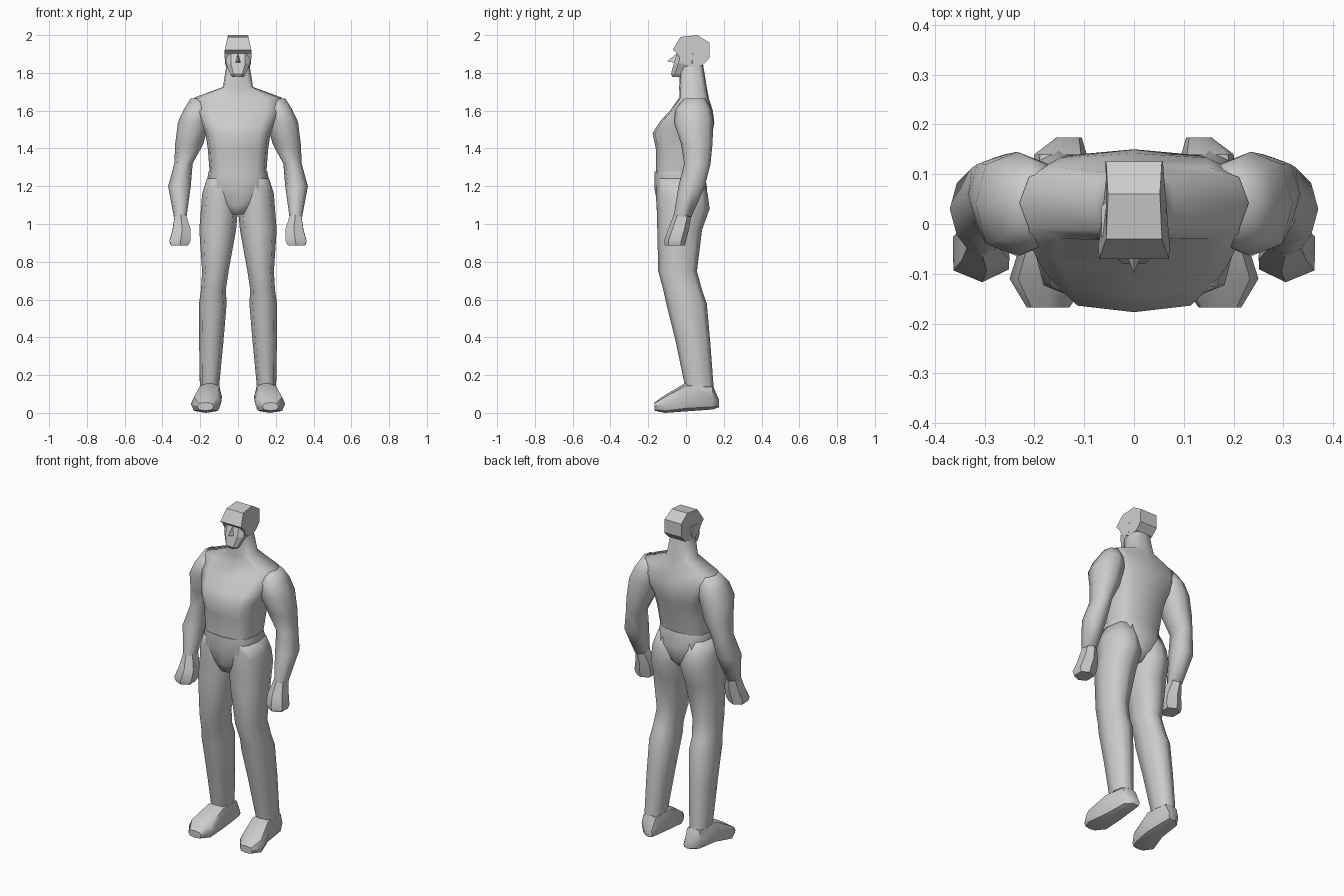
import bpy, bmesh, math

if "Cube" in bpy.data.objects:
    bpy.data.objects.remove(bpy.data.objects["Cube"])

grey = bpy.data.materials.new("plain_grey")
grey.diffuse_color = (0.6, 0.6, 0.6, 1)
grey.use_nodes = True
grey.node_tree.nodes["Principled BSDF"].inputs["Base Color"].default_value = grey.diffuse_color


def finish(name, bm, smooth):
    bmesh.ops.recalc_face_normals(bm, faces=bm.faces)
    me = bpy.data.meshes.new(name)
    bm.to_mesh(me)
    bm.free()
    me.materials.append(grey)
    ob = bpy.data.objects.new(name, me)
    bpy.context.collection.objects.link(ob)
    if smooth:
        bpy.ops.object.select_all(action='DESELECT')
        ob.select_set(True)
        bpy.context.view_layer.objects.active = ob
        bpy.ops.object.shade_smooth_by_angle(angle=math.radians(smooth))


def power(v, p):
    return math.copysign(abs(v) ** p, v)


def loft(name, rows, sides=8, p=0.8, axis='z', side=1, smooth=60, turn=0.0):
    """Rows are (position, x0, x1, v0, v1); v is y for a z loft, z for a y loft."""
    bm = bmesh.new()
    rings = []
    for pos, x0, x1, v0, v1 in rows:
        ring = []
        for i in range(sides):
            a = 2 * math.pi * i / sides + turn
            x = (x0 + x1) / 2 + power(math.cos(a), p) * (x1 - x0) / 2
            v = (v0 + v1) / 2 + power(math.sin(a), p) * (v1 - v0) / 2
            ring.append(bm.verts.new((side * x, v, pos) if axis == 'z' else (side * x, pos, v)))
        rings.append(ring)
    for a, b in zip(rings, rings[1:]):
        for i in range(sides):
            j = (i + 1) % sides
            bm.faces.new((a[i], a[j], b[j], b[i]))
    bm.faces.new(rings[0])
    bm.faces.new(rings[-1])
    finish(name, bm, smooth)


# torso with sloping shoulders and neck: (z, half width, front y, back y)
torso = [(1.27, .15, -.16, .09), (1.40, .16, -.16, .115), (1.48, .172, -.177, .14),
         (1.54, .20, -.14, .15), (1.60, .225, -.085, .142), (1.67, .23, -.035, .12),
         (1.725, .08, -.036, .11), (1.86, .058, -.03, .088)]
loft("torso", [(z, -w, w, f, b) for z, w, f, b in torso], 12, 0.6, smooth=70)

# hips tapering to the crotch
hips = [(1.05, .05, -.13, .05), (1.10, .09, -.15, .10), (1.19, .17, -.168, .112),
        (1.278, .156, -.166, .095)]
loft("hips", [(z, -w, w, f, b) for z, w, f, b in hips], 12, 0.7, smooth=70)

arm = [(1.665, .15, .25, -.01, .10), (1.61, .14, .285, -.055, .135), (1.54, .15, .318, -.065, .145),
       (1.42, .185, .333, -.025, .14), (1.32, .24, .337, -.01, .13), (1.20, .25, .37, -.04, .10),
       (1.04, .272, .34, -.065, .03)]
hand = [(1.05, .272, .338, -.065, .03), (.97, .245, .352, -.095, .015),
        (.91, .245, .37, -.117, .0), (.885, .26, .36, -.112, -.005)]
leg = [(1.24, .01, .165, -.155, .09), (1.16, .0, .19, -.16, .115), (1.08, .0, .196, -.155, .125),
       (.97, .01, .205, -.152, .085), (.75, .05, .19, -.147, .058), (.65, .065, .196, -.12, .085),
       (.58, .06, .206, -.105, .11), (.38, .077, .206, -.055, .128), (.14, .10, .202, -.005, .146)]
foot = [(.174, .105, .155, .03, .07), (.14, .095, .20, .018, .15), (.0, .085, .215, .008, .16),
        (-.11, .09, .25, .0, .095), (-.168, .13, .215, .012, .055)]
for side, tag in ((1, "left"), (-1, "right")):
    loft(tag + "_arm", arm, side=side, smooth=75)
    loft(tag + "_hand", hand, 6, 0.8, side=side, smooth=40, turn=0.5)
    loft(tag + "_leg", leg, side=side, smooth=75)
    loft(tag + "_foot", foot, 8, 0.7, axis='y', side=side, smooth=45)

# angular skull cap: side outline (y, z, half width) bridged across
cap = [(-.07, 1.922, .070), (-.03, 1.99, .056), (.06, 2.0, .052), (.125, 1.96, .056),
       (.125, 1.88, .058), (.09, 1.842, .056), (.04, 1.83, .062), (-.02, 1.85, .068),
       (-.045, 1.90, .072)]
bm = bmesh.new()
a = [bm.verts.new((w, y, z)) for y, z, w in cap]
b = [bm.verts.new((-w, y, z)) for y, z, w in cap]
for i in range(len(cap)):
    j = (i + 1) % len(cap)
    bm.faces.new((a[i], a[j], b[j], b[i]))
bm.faces.new(a)
bm.faces.new(b)
finish("skull_cap", bm, 0)

# face narrowing to the chin
face = [(1.91, .068, -.048, .06), (1.85, .068, -.068, .06), (1.793, .042, -.082, .02),
        (1.777, .03, -.072, .0)]
loft("face", [(z, -w, w, f, k) for z, w, f, k in face], 8, 0.6, smooth=0, turn=math.pi / 8)

# wedge nose
bm = bmesh.new()
tip, top, l, r = [bm.verts.new(c) for c in
                  ((0, -.10, 1.862), (0, -.045, 1.905), (-.015, -.06, 1.853), (.015, -.06, 1.853))]
for f in ((tip, top, l), (tip, r, top), (tip, l, r), (top, r, l)):
    bm.faces.new(f)
finish("nose", bm, 0)
